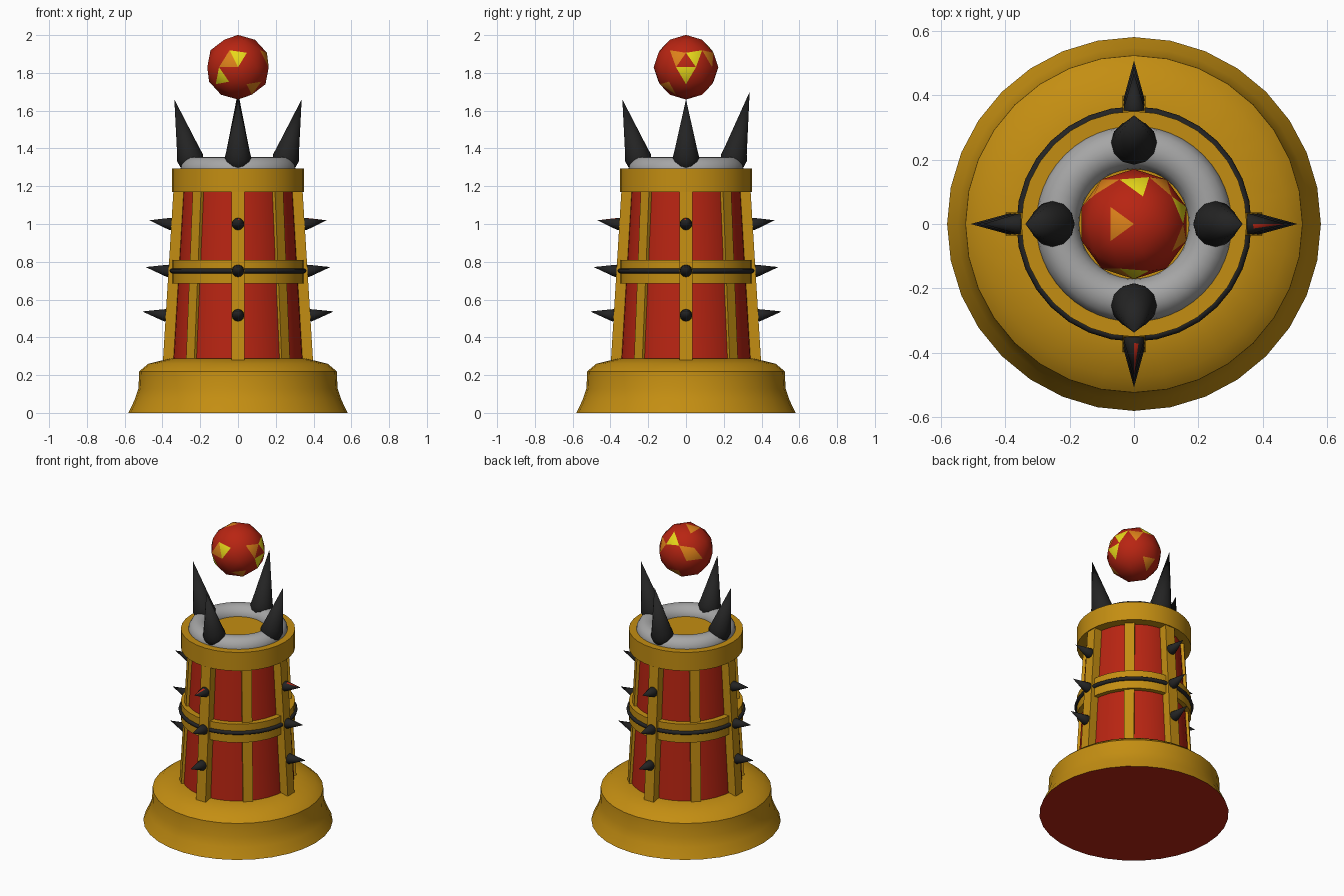
import bpy, bmesh, math
from mathutils import Matrix, Vector

cube = bpy.data.objects.get("Cube")
if cube:
    bpy.data.objects.remove(cube)


def material(name, rgb):
    m = bpy.data.materials.new(name)
    m.use_nodes = True
    m.diffuse_color = (*rgb, 1)
    m.node_tree.nodes["Principled BSDF"].inputs["Base Color"].default_value = (*rgb, 1)
    return m


GOLD = material("gold", (0.55, 0.27, 0.006))
RED = material("red", (0.48, 0.018, 0.006))
BLACK = material("black", (0.017, 0.017, 0.017))
GREY = material("grey", (0.38, 0.38, 0.38))
YELLOW = material("yellow", (0.8, 0.68, 0.01))
ORANGE = material("orange", (0.72, 0.22, 0.01))


def finish(bm, name, mats, angle=30, matrix=None):
    bmesh.ops.recalc_face_normals(bm, faces=bm.faces[:])
    mesh = bpy.data.meshes.new(name)
    bm.to_mesh(mesh)
    bm.free()
    for m in mats:
        mesh.materials.append(m)
    obj = bpy.data.objects.new(name, mesh)
    bpy.context.collection.objects.link(obj)
    if matrix:
        obj.matrix_world = matrix
    if angle:
        bpy.ops.object.select_all(action='DESELECT')
        obj.select_set(True)
        bpy.context.view_layer.objects.active = obj
        bpy.ops.object.shade_smooth_by_angle(angle=math.radians(angle))
    return obj


def lathe(name, profile, mats, sides=32, angle=30, matrix=None, closed=False):
    """Turn a (radius, height) profile around z."""
    bm = bmesh.new()
    verts = [bm.verts.new((r, 0, z)) for r, z in profile]
    pairs = list(zip(verts, verts[1:]))
    if closed:
        pairs.append((verts[-1], verts[0]))
    edges = [bm.edges.new(p) for p in pairs]
    bmesh.ops.spin(bm, geom=verts + edges, axis=(0, 0, 1), cent=(0, 0, 0),
                   angle=math.tau, steps=sides)
    bmesh.ops.remove_doubles(bm, verts=bm.verts[:], dist=0.0005)
    return finish(bm, name, mats, angle, matrix)


def drum(name, bottom, top, z0, z1, mat):
    return lathe(name, [(0, z0), (bottom, z0), (top, z1), (0, z1)], [mat])


def ring(name, major, minor, z, mat, steps, sides):
    pts = [(major + minor * math.cos(math.tau * i / steps),
            z + minor * math.sin(math.tau * i / steps)) for i in range(steps)]
    return lathe(name, pts, [mat], sides, 60, closed=True)


def strut(name, width, inner, low, high, z0, z1, turn):
    """Leaning bar on the wall, turned around z."""
    bm = bmesh.new()
    bmesh.ops.create_cube(bm, size=1)
    for v in bm.verts:
        z, outer = (z1, high) if v.co.z > 0 else (z0, low)
        v.co = (outer if v.co.x > 0 else inner, v.co.y * width, z)
    return finish(bm, name, [GOLD], 0, Matrix.Rotation(turn, 4, 'Z'))


def spike(name, profile, start, tip, turn, mats=(BLACK,)):
    """Bulb-ended thorn from start to tip, turned around z."""
    direction = Vector(tip) - Vector(start)
    matrix = (Matrix.Rotation(turn, 4, 'Z') @ Matrix.Translation(start)
              @ direction.to_track_quat('Z', 'Y').to_matrix().to_4x4())
    length = direction.length
    return lathe(name, profile + [(0, length)], mats, 12, 60, matrix)


# Foot with flared skirt and red underside
foot = lathe("foot", [(0, 0), (0.58, 0), (0.547, 0.07), (0.527, 0.13), (0.523, 0.22),
                      (0.475, 0.26), (0.36, 0.288), (0, 0.288)], [GOLD, RED])
for p in foot.data.polygons:
    if p.normal.z < -0.9:
        p.material_index = 1

# Tower wall and bands
drum("wall", 0.345, 0.29, 0.28, 1.19, RED)
drum("middle_band", 0.35, 0.35, 0.685, 0.81, GOLD)
drum("top_band", 0.35, 0.35, 1.17, 1.295, GOLD)
ring("band_ring", 0.352, 0.013, 0.752, BLACK, 8, 32)
ring("rim_cushion", 0.237, 0.068, 1.288, GREY, 16, 48)

BIG = [(0, -0.11), (0.035, -0.07), (0.062, -0.03), (0.071, 0.005), (0.062, 0.04)]
SMALL = [(0, -0.035), (0.022, -0.025), (0.033, 0), (0.028, 0.02)]
SIDES = ["left", "back", "right", "front"]

for i, side in enumerate(SIDES):
    turn = i * math.pi / 2
    strut(side + "_strut", 0.07, 0.25, 0.397, 0.342, 0.28, 1.175, turn)
    strut(side + "_corner_strut", 0.062, 0.22, 0.358, 0.308, 0.28, 1.175,
          turn + math.pi / 4)
    # Crown thorns
    top = 1.7 if side == "back" else 1.66
    spike(side + "_crown_thorn", BIG, (0.252, 0, 1.345), (0.337, 0, top), turn)
    # Wall thorns
    for level, z, base, tip in (("upper", 1.0, 0.355, 0.468),
                                ("middle", 0.752, 0.37, 0.489),
                                ("lower", 0.517, 0.385, 0.507)):
        thorn = spike(f"{side}_{level}_thorn", SMALL, (base, 0, z),
                      (tip, 0, z + 0.02), turn, [BLACK, RED])
        if level == "upper" and side in ("left", "front"):
            # One red sliver on the upper flank
            local = thorn.matrix_world.to_3x3().inverted()
            side_dir = Matrix.Rotation(turn, 3, 'Z') @ Vector((0.2, -0.25 if side == "left" else 0.25, 1))
            target = (local @ side_dir).normalized()
            tall = [p for p in thorn.data.polygons if p.center.z > 0.03]
            max(tall, key=lambda p: p.normal.dot(target)).material_index = 1

# Floating ball with coloured facets: (azimuth in degrees, height, colour slot)
bm = bmesh.new()
bmesh.ops.create_icosphere(bm, subdivisions=2, radius=0.171)
for azimuth, h, slot in ((-90, 0.34, 1), (-105, 0.19, 2), (-122, -0.31, 1),
                         (-52, -0.67, 2), (0, -0.2, 1), (-17, 0.3, 2),
                         (17, 0.3, 1), (55, 0.25, 2), (90, 0.67, 1),
                         (127, 0.3, 2), (144, 0.16, 2), (180, 0.93, 2),
                         (103, -0.74, 2)):
    a, r = math.radians(azimuth), math.sqrt(1 - h * h)
    d = Vector((r * math.cos(a), r * math.sin(a), h))
    max(bm.faces, key=lambda f: f.normal.dot(d)).material_index = slot
finish(bm, "floating_ball", [RED, YELLOW, ORANGE], 40, Matrix.Translation((0, 0, 1.83)))
